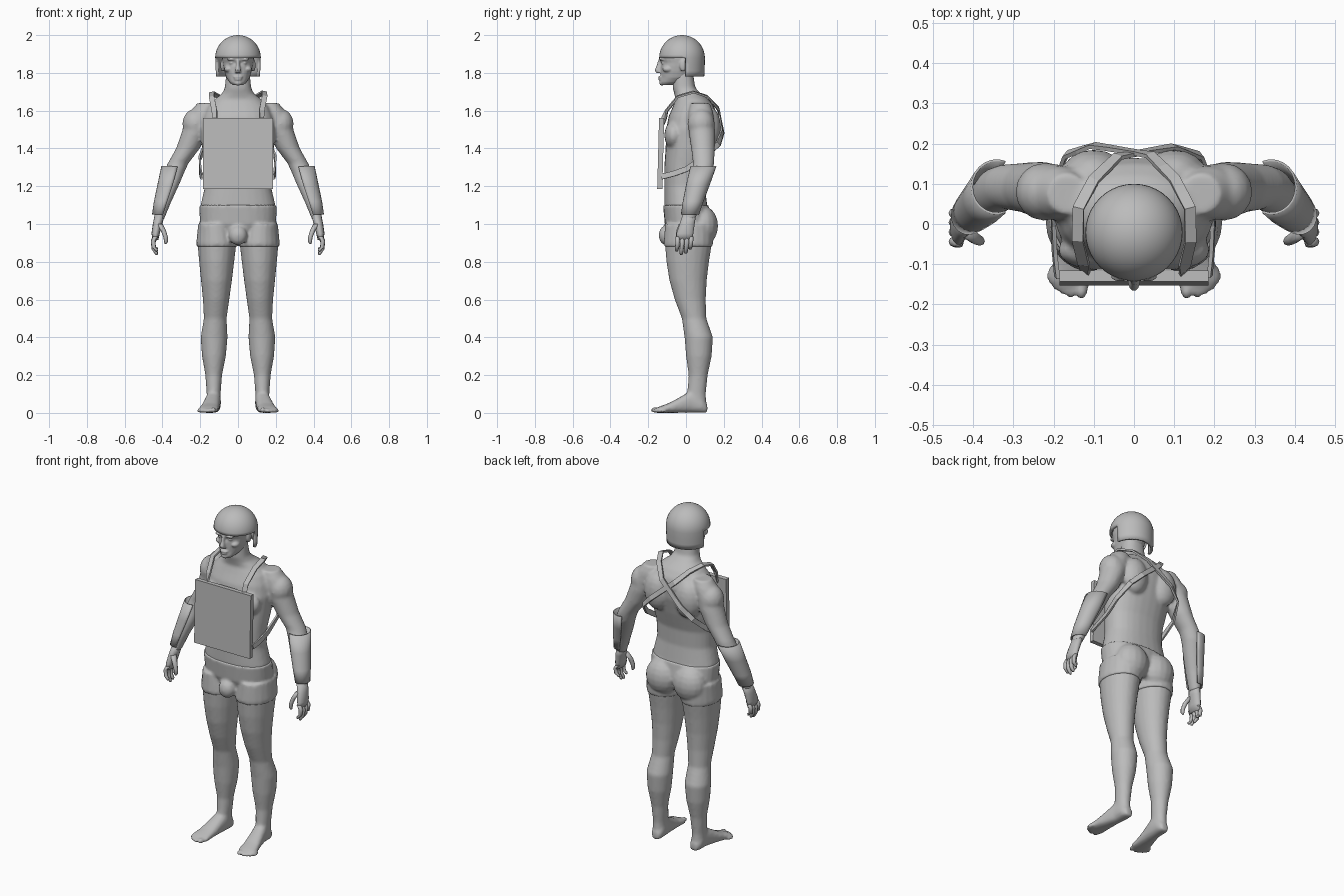
import bpy, bmesh, math
from mathutils import Vector, Matrix

if "Cube" in bpy.data.objects:
    bpy.data.objects.remove(bpy.data.objects["Cube"])

grey = bpy.data.materials.new("plain grey")
grey.diffuse_color = (0.5, 0.5, 0.5, 1)
grey.use_nodes = True
grey.node_tree.nodes["Principled BSDF"].inputs["Base Color"].default_value = grey.diffuse_color


def finish(name, bm, smooth=True):
    bmesh.ops.recalc_face_normals(bm, faces=bm.faces)
    me = bpy.data.meshes.new(name)
    bm.to_mesh(me)
    bm.free()
    me.materials.append(grey)
    for p in me.polygons:
        p.use_smooth = smooth
    ob = bpy.data.objects.new(name, me)
    bpy.context.collection.objects.link(ob)
    return ob


def loft(bm, rings, n=20, e=2.0, along_y=False):
    """Closed skin over elliptical rings (x, y, z, rx, r2)."""
    loops = []
    for x, y, z, rx, r2 in rings:
        loop = []
        for i in range(n):
            a = 2 * math.pi * i / n
            c, s = math.cos(a), math.sin(a)
            u = math.copysign(abs(c) ** (2 / e), c) * rx
            v = math.copysign(abs(s) ** (2 / e), s) * r2
            loop.append(bm.verts.new((x + u, y, z + v) if along_y else (x + u, y + v, z)))
        loops.append(loop)
    for a, b in zip(loops, loops[1:]):
        for i in range(n):
            j = (i + 1) % n
            bm.faces.new((a[i], a[j], b[j], b[i]))
    bm.faces.new(loops[0])
    bm.faces.new(loops[-1])


def blob(bm, pos, size):
    bmesh.ops.create_uvsphere(bm, u_segments=16, v_segments=10, radius=1,
                              matrix=Matrix.Translation(pos) @ Matrix.Diagonal((*size, 1)))


def fuse(ob, voxel, rounds):
    """Merge overlapping volumes into one soft skin."""
    m = ob.modifiers.new("fuse", 'REMESH')
    m.mode, m.voxel_size, m.use_smooth_shade = 'VOXEL', voxel, True
    s = ob.modifiers.new("soften", 'SMOOTH')
    s.factor, s.iterations = 0.5, rounds


def front_back(z, hx, yf, yb, x=0, grow=0):
    return (x, (yf + yb) / 2, z, hx + grow, (yb - yf) / 2 + grow)


# torso: z, half width, front y, back y
TORSO = [(.93, .13, -.08, .10), (1.0, .195, -.105, .13), (1.1, .198, -.115, .112),
         (1.2, .175, -.115, .10), (1.3, .178, -.115, .105), (1.4, .19, -.108, .135),
         (1.5, .197, -.105, .16), (1.57, .185, -.092, .165), (1.62, .165, -.07, .15),
         (1.66, .125, -.055, .12), (1.69, .085, -.062, .08), (1.72, .07, -.07, .05),
         (1.78, .064, -.07, .04), (1.84, .06, -.06, .04)]
# leg: z, inner x, outer x, front y, back y
LEG = [(1.0, .03, .205, -.105, .14), (.9, .008, .215, -.112, .138), (.8, .02, .206, -.104, .122),
       (.7, .032, .196, -.088, .11), (.6, .046, .186, -.06, .105), (.5, .06, .181, -.022, .108),
       (.4, .055, .198, -.008, .143), (.3, .064, .191, .0, .136), (.2, .084, .173, .014, .115),
       (.1, .092, .166, .006, .105), (.03, .092, .166, .0, .11)]
# arm: x, y, z, radius x, radius y
ARM = [(.165, .075, 1.64, .05, .05), (.18, .078, 1.6, .068, .064), (.205, .08, 1.55, .075, .07),
       (.23, .085, 1.48, .07, .07), (.265, .09, 1.4, .063, .063), (.318, .093, 1.32, .055, .056),
       (.34, .085, 1.27, .055, .057), (.365, .06, 1.2, .05, .052), (.392, .035, 1.12, .04, .045),
       (.412, .02, 1.05, .031, .038), (.42, .012, 1.02, .027, .036)]
# foot: x, y, half width, height
FOOT = [(.127, .113, .022, .045), (.128, .085, .037, .085), (.13, .03, .04, .12),
        (.14, -.03, .044, .085), (.15, -.09, .05, .052), (.157, -.14, .055, .034), (.158, -.16, .045, .024)]


def leg_rings(s, lo, grow=0):
    return [front_back(z, (b - a) / 2, f, k, s * (a + b) / 2, grow) for z, a, b, f, k in LEG if z >= lo]


# body: torso, arms, legs and feet fused together
bm = bmesh.new()
loft(bm, [front_back(*r) for r in TORSO], 28, 2.3)
blob(bm, (0, -.105, .94), (.045, .035, .05))
for s in (-1, 1):
    loft(bm, [(s * x, y, z, a, b) for x, y, z, a, b in ARM])
    loft(bm, leg_rings(s, 0))
    loft(bm, [(s * x, y, h / 2, w, h / 2) for x, y, w, h in FOOT], 16, 2.4, True)
    for i, (x, y) in enumerate([(.13, -.165), (.157, -.163), (.175, -.155), (.192, -.143), (.206, -.128)]):
        r = .015 if i == 0 else .011
        blob(bm, (s * x, y, r), (r, .026, r))
    blob(bm, (s * .09, -.065, 1.47), (.10, .05, .075))    # chest muscle
    blob(bm, (s * .10, .125, 1.51), (.08, .06, .11))      # shoulder blade
    blob(bm, (s * .09, .09, .99), (.095, .075, .10))      # buttock
    blob(bm, (s * .225, .08, 1.53), (.07, .072, .08))     # shoulder cap
body = finish("body", bm)
fuse(body, .009, 4)

# shorts: a slightly larger skin around hips and thighs
bm = bmesh.new()
loft(bm, [front_back(*r, grow=.007) for r in TORSO if r[0] < 1.11], 28, 2.3)
for s in (-1, 1):
    rings = leg_rings(s, .9, .006)
    loft(bm, rings + [(s * .1115, .013, .88, .107, .129)])
    blob(bm, (s * .09, .09, .99), (.10, .08, .105))
blob(bm, (0, -.105, .94), (.049, .04, .052))
fuse(finish("shorts", bm), .009, 2)

# hands with curled fingers and a thumb
for s, side in ((-1, "left"), (1, "right")):
    bm = bmesh.new()
    loft(bm, [(s * x, y, z, a, b) for x, y, z, a, b in [
        (.411, .02, 1.06, .028, .035), (.426, .006, 1.0, .025, .041),
        (.436, -.006, .95, .022, .046), (.437, -.008, .915, .015, .044)]], 14)
    for y, tip in ((-.044, .855), (-.02, .837), (.004, .843), (.027, .865)):
        m = (.935 + tip) / 2
        loft(bm, [(s * .436, y, .935, .013, .012), (s * .449, y, m + .015, .012, .012),
                  (s * .446, y - .003, m - .02, .011, .011), (s * .434, y - .005, tip + .01, .010, .010),
                  (s * .431, y - .005, tip, .006, .006)], 8)
    loft(bm, [(s * .415, -.02, 1.0, .016, .018), (s * .395, -.036, .965, .014, .015),
              (s * .383, -.042, .93, .012, .012), (s * .381, -.043, .905, .010, .010),
              (s * .384, -.043, .895, .005, .005)], 8)
    finish(side + "_hand", bm)

# forearm guards: open shells over the outer side
for s, side in ((-1, "left"), (1, "right")):
    bm = bmesh.new()
    rows = []
    for x, y, z, a, b in [(.341, .092, 1.305, .062, .066), (.365, .064, 1.21, .058, .06),
                          (.392, .038, 1.12, .05, .052), (.411, .021, 1.05, .041, .045)]:
        rows.append([bm.verts.new((s * (x + a * math.cos(t)), y + b * math.sin(t), z))
                     for t in [math.radians(-110 + 220 * i / 14) for i in range(15)]])
    for p, q in zip(rows, rows[1:]):
        for i in range(14):
            bm.faces.new((p[i], p[i + 1], q[i + 1], q[i]))
    ob = finish(side + "_forearm_guard", bm)
    m = ob.modifiers.new("thickness", 'SOLIDIFY')
    m.thickness, m.offset = .006, 0

# head with simple facial features
bm = bmesh.new()
loft(bm, [front_back(*r) for r in [
    (1.735, .026, -.132, -.07), (1.75, .045, -.138, -.02), (1.775, .062, -.133, .03),
    (1.81, .073, -.134, .05), (1.835, .078, -.134, .06), (1.853, .081, -.131, .07),
    (1.875, .084, -.143, .075), (1.90, .085, -.138, .08), (1.95, .07, -.105, .06)]], 28, 2.2)
loft(bm, [(0, -.135, 1.87, .009, .012), (0, -.14, 1.84, .010, .016),
          (0, -.147, 1.815, .015, .020), (0, -.14, 1.80, .016, .018)], 10)
blob(bm, (0, -.133, 1.778), (.026, .014, .007))
blob(bm, (0, -.133, 1.766), (.022, .013, .007))
blob(bm, (0, -.128, 1.747), (.022, .014, .014))
for s in (-1, 1):
    blob(bm, (s * .034, -.128, 1.872), (.026, .016, .008))   # brow
    blob(bm, (s * .034, -.118, 1.853), (.014, .014, .008))   # eye
    blob(bm, (s * .05, -.095, 1.82), (.024, .03, .018))      # cheek
    blob(bm, (s * .083, -.015, 1.84), (.010, .020, .033))    # ear
fuse(finish("head", bm), .005, 2)

# helmet: dome with a skirt around ears and nape
bm = bmesh.new()
N, R, CY, CZ = 40, .121, -.021, 1.879
rows = []
for i in range(1, 13):
    t = math.pi / 2 * i / 12
    rows.append((R * math.sin(t), CZ + R * math.cos(t)))
rows += [(R * .995, 1.845), (R * .985, 1.81), (R * .97, 1.78)]
rings = [[bm.verts.new((r * math.cos(2 * math.pi * k / N), CY + r * math.sin(2 * math.pi * k / N), z))
          for k in range(N)] for r, z in rows]
top = bm.verts.new((0, CY, CZ + R))
for k in range(N):
    j = (k + 1) % N
    bm.faces.new((top, rings[0][k], rings[0][j]))
    for lvl, (p, q) in enumerate(zip(rings, rings[1:])):
        if lvl < 11 or (p[k].co.y + p[j].co.y) / 2 > CY + .01:
            bm.faces.new((p[k], q[k], q[j], p[j]))
loose = [v for v in bm.verts if not v.link_faces]
bmesh.ops.delete(bm, geom=loose, context='VERTS')
helmet = finish("helmet", bm)
m = helmet.modifiers.new("thickness", 'SOLIDIFY')
m.thickness, m.offset = .014, -1

# chest plate: thin slab leaning slightly outward at the bottom
bm = bmesh.new()
bmesh.ops.create_cube(bm, size=1, matrix=Matrix.Translation((0, -.134, 1.373))
                      @ Matrix.Rotation(math.radians(-1.5), 4, 'X') @ Matrix.Diagonal((.37, .027, .375, 1)))
finish("chest_plate", bm, False)

# crossed harness straps, pushed outside the body
PATH = [(.12, -.125, 1.53), (.125, -.10, 1.6), (.14, -.04, 1.672), (.138, .04, 1.695), (.10, .11, 1.672),
        (.04, .168, 1.61), (-.02, .178, 1.56), (-.10, .19, 1.49), (-.165, .17, 1.425),
        (-.198, .09, 1.35), (-.196, 0, 1.29), (-.194, -.07, 1.265), (-.188, -.13, 1.25)]
for s, side in ((-1, "left"), (1, "right")):
    pts = [Vector((s * x, y, z)) for x, y, z in PATH]
    pts = [a.lerp(b, t) for a, b in zip(pts, pts[1:]) for t in (0, .5)] + [pts[-1]]
    bm = bmesh.new()
    edges = []
    for i, p in enumerate(pts):
        tan = (pts[min(i + 1, len(pts) - 1)] - pts[max(i - 1, 0)]).normalized()
        core = Vector((p.x * (.8 if p.z > 1.6 else 0), .04, min(p.z, 1.55)))
        nor = (p - core).normalized()
        w = tan.cross(nor).normalized() * .014
        p = p + nor * (.004 if s > 0 else 0)
        edges.append((bm.verts.new(p - w), bm.verts.new(p + w)))
    for a, b in zip(edges, edges[1:]):
        bm.faces.new((a[0], a[1], b[1], b[0]))
    ob = finish(side + "_strap", bm, False)
    m = ob.modifiers.new("rest on body", 'SHRINKWRAP')
    m.target, m.wrap_mode, m.offset = body, 'OUTSIDE', .005 if s < 0 else .009
    m = ob.modifiers.new("thickness", 'SOLIDIFY')
    m.thickness, m.offset = .01, 0
